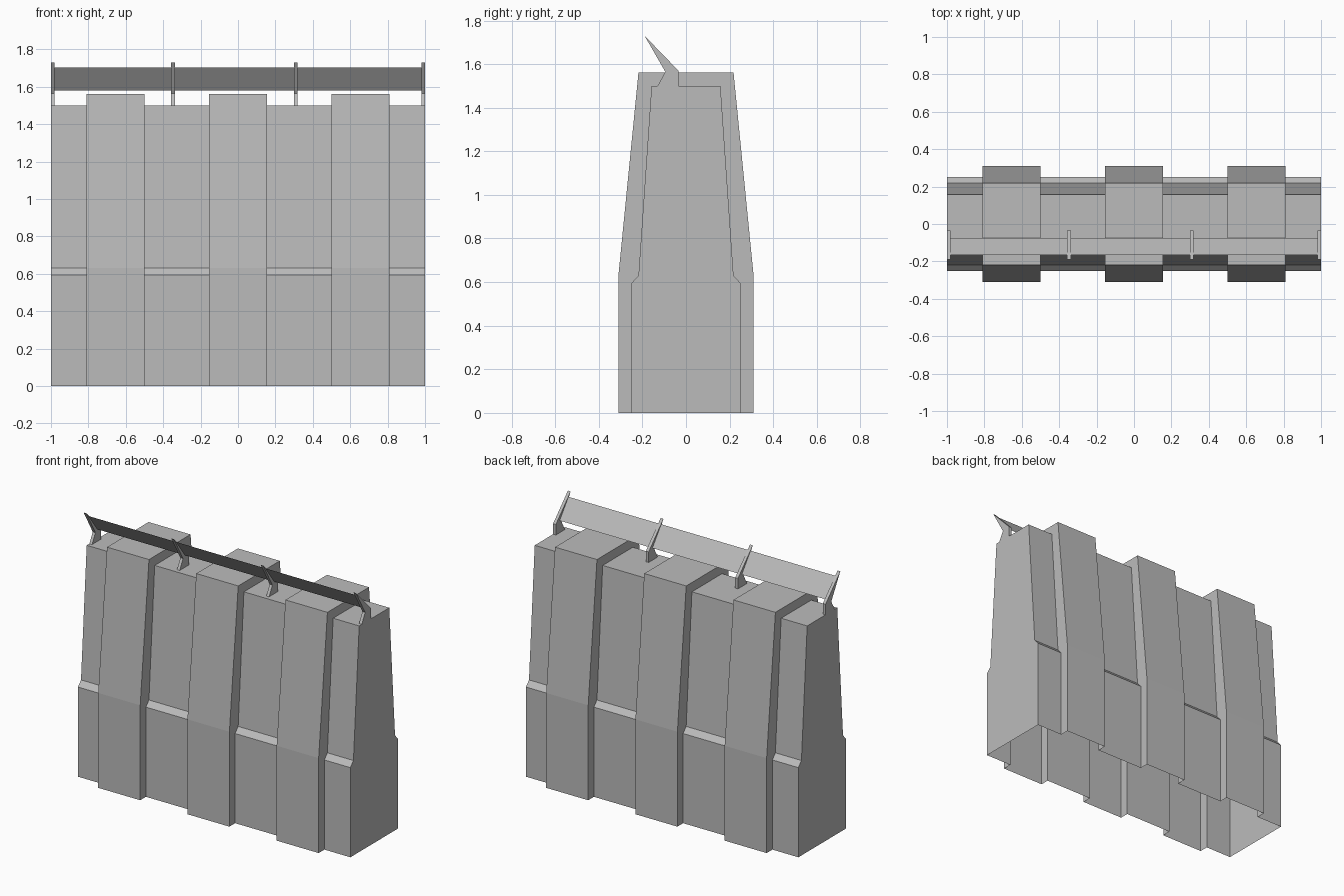
import bpy
import bmesh

cube = bpy.data.objects.get("Cube")
if cube:
    bpy.data.objects.remove(cube, do_unlink=True)

grey = bpy.data.materials.new("concrete_grey")
grey.use_nodes = True
COLOUR = (0.5, 0.5, 0.5, 1)
grey.diffuse_color = COLOUR
grey.node_tree.nodes["Principled BSDF"].inputs["Base Color"].default_value = COLOUR


def mirrored(half):
    """Front half of a profile (y, z) plus its mirror image at the back."""
    return half + [(-y, z) for y, z in reversed(half)]


def loft(name, stations, caps=False, closed=False):
    """Skin a list of (x, profile) sections running along x."""
    bm = bmesh.new()
    rows = [[bm.verts.new((x, y, z)) for y, z in prof] for x, prof in stations]
    count = len(rows[0])
    for a, b in zip(rows, rows[1:]):
        for i in range(count if closed else count - 1):
            j = (i + 1) % count
            bm.faces.new((a[i], b[i], b[j], a[j]))
    if caps:
        bm.faces.new(rows[0])
        bm.faces.new(rows[-1][::-1])
    bmesh.ops.recalc_face_normals(bm, faces=bm.faces)
    mesh = bpy.data.meshes.new(name)
    bm.to_mesh(mesh)
    bm.free()
    mesh.materials.append(grey)
    obj = bpy.data.objects.new(name, mesh)
    bpy.context.collection.objects.link(obj)
    return obj


# Wall shell, open below, stepping out to three buttresses
wall = mirrored([(-0.25, 0), (-0.25, 0.595), (-0.218, 0.63), (-0.158, 1.5)])
buttress = mirrored([(-0.31, 0), (-0.31, 0.595), (-0.31, 0.63), (-0.218, 1.562)])
sections = [(-1, wall)]
for x in (-0.655, 0, 0.655):
    left, right = x - 0.154, x + 0.154
    sections += [(left, wall), (left, buttress), (right, buttress), (right, wall)]
sections.append((1, wall))
loft("wall_shell", sections, caps=True)

# Pointed brackets along the top
bracket = [(-0.13, 1.5), (-0.095, 1.565), (-0.19, 1.73), (-0.035, 1.57), (-0.035, 1.5)]
for i, x in enumerate((-0.99, -0.347, 0.309, 0.99)):
    loft(f"rail_bracket_{i + 1}", [(x - 0.01, bracket), (x + 0.01, bracket)],
         caps=True, closed=True)

# Thin sloping guard board carried by the brackets
board = [(-0.075, 1.58), (-0.167, 1.703)]
guard = loft("guard_board", [(-0.99, board), (0.99, board)])
# Its outer side faces up and to the back
if guard.data.polygons[0].normal.z < 0:
    guard.data.flip_normals()
